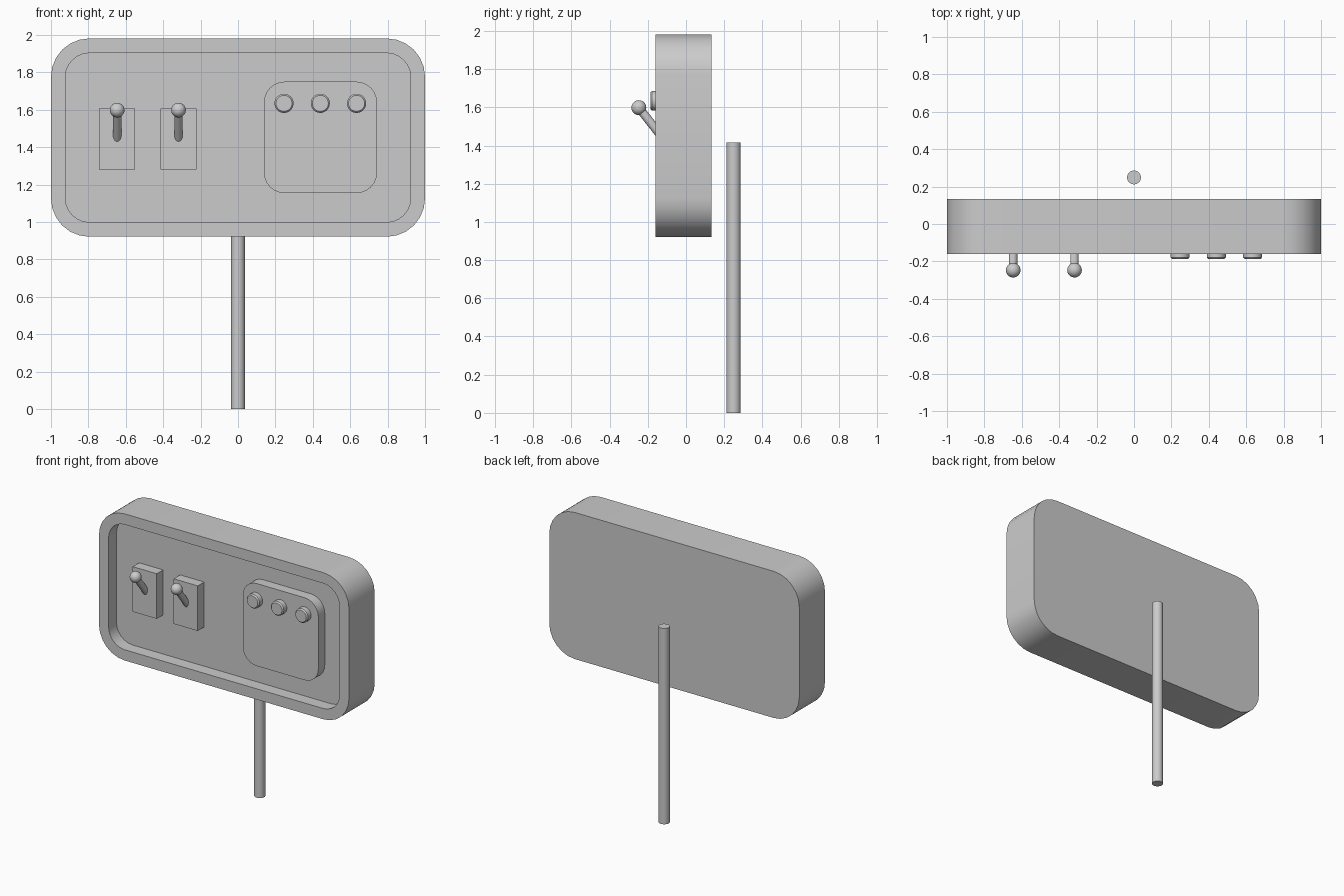
import bpy, bmesh
from math import sin, cos, pi, radians
from mathutils import Vector

if "Cube" in bpy.data.objects:
    bpy.data.objects.remove(bpy.data.objects["Cube"])


def finish(obj, name):
    obj.name = name
    bpy.ops.object.select_all(action='DESELECT')
    obj.select_set(True)
    bpy.context.view_layer.objects.active = obj
    bpy.ops.object.shade_smooth_by_angle(angle=radians(30))
    return obj


def rounded_rect(cx, cz, w, h, r, y, seg=6):
    pts = []
    for i, (sx, sz) in enumerate([(1, 1), (-1, 1), (-1, -1), (1, -1)]):
        for k in range(seg + 1):
            a = (i + k / seg) * pi / 2
            pts.append((cx + sx * (w / 2 - r) + r * cos(a), y,
                        cz + sz * (h / 2 - r) + r * sin(a)))
    return pts


def circle(cx, cz, r, y, n=32):
    return [(cx + r * cos(2 * pi * k / n), y, cz + r * sin(2 * pi * k / n)) for k in range(n)]


def loft(name, loops):
    """Skin a row of equal-length loops and cap both ends."""
    bm = bmesh.new()
    rings = [[bm.verts.new(p) for p in loop] for loop in loops]
    for a, b in zip(rings, rings[1:]):
        for i in range(len(a)):
            j = (i + 1) % len(a)
            bm.faces.new((a[i], a[j], b[j], b[i]))
    bm.faces.new(rings[0])
    bm.faces.new(rings[-1])
    bmesh.ops.recalc_face_normals(bm, faces=bm.faces[:])
    mesh = bpy.data.meshes.new(name)
    bm.to_mesh(mesh)
    bm.free()
    obj = bpy.data.objects.new(name, mesh)
    bpy.context.collection.objects.link(obj)
    return finish(obj, name)


def rod(name, start, end, r):
    start, end = Vector(start), Vector(end)
    d = end - start
    bpy.ops.mesh.primitive_cylinder_add(vertices=32, radius=r, depth=d.length,
                                        location=(start + end) / 2,
                                        rotation=d.to_track_quat('Z', 'Y').to_euler())
    return finish(bpy.context.object, name)


FRONT, FLOOR, BACK = -0.16, -0.07, 0.134
PLATE = -0.143

# Housing: rounded box with a recessed front
MID = 1.451
loft("housing", [
    rounded_rect(0, MID, 2.0, 1.06, 0.205, BACK),
    rounded_rect(0, MID, 2.0, 1.06, 0.205, FRONT),
    rounded_rect(0, MID, 1.847, 0.905, 0.13, FRONT),
    rounded_rect(0, MID, 1.847, 0.905, 0.13, FLOOR)])

# Support pole behind the housing
rod("pole", (0, 0.249, 0), (0, 0.249, 1.416), 0.037)

# Lever switches: plate, angled stem and ball
for i, x in enumerate((-0.646, -0.318), 1):
    bpy.ops.mesh.primitive_cube_add(size=1, location=(x, (PLATE + FLOOR) / 2, 1.444))
    bpy.context.object.dimensions = (0.192, FLOOR - PLATE, 0.326)
    bpy.ops.object.transform_apply(location=False, rotation=False, scale=True)
    bpy.context.object.name = f"switch_plate_{i}"
    rod(f"switch_lever_{i}", (x, -0.105, 1.418), (x, -0.247, 1.598), 0.0225)
    bpy.ops.mesh.primitive_uv_sphere_add(segments=32, ring_count=16, radius=0.039,
                                         location=(x, -0.247, 1.598))
    finish(bpy.context.object, f"lever_ball_{i}")

# Button panel
loft("button_panel", [rounded_rect(0.441, 1.452, 0.604, 0.596, 0.11, y)
                      for y in (FLOOR, PLATE)])

# Push buttons with a chamfered rim
for i in range(3):
    x = 0.246 + 0.194 * i
    loft(f"button_{i + 1}", [circle(x, 1.634, r, y) for r, y in
                             ((0.051, PLATE), (0.051, -0.178), (0.043, -0.187))])
